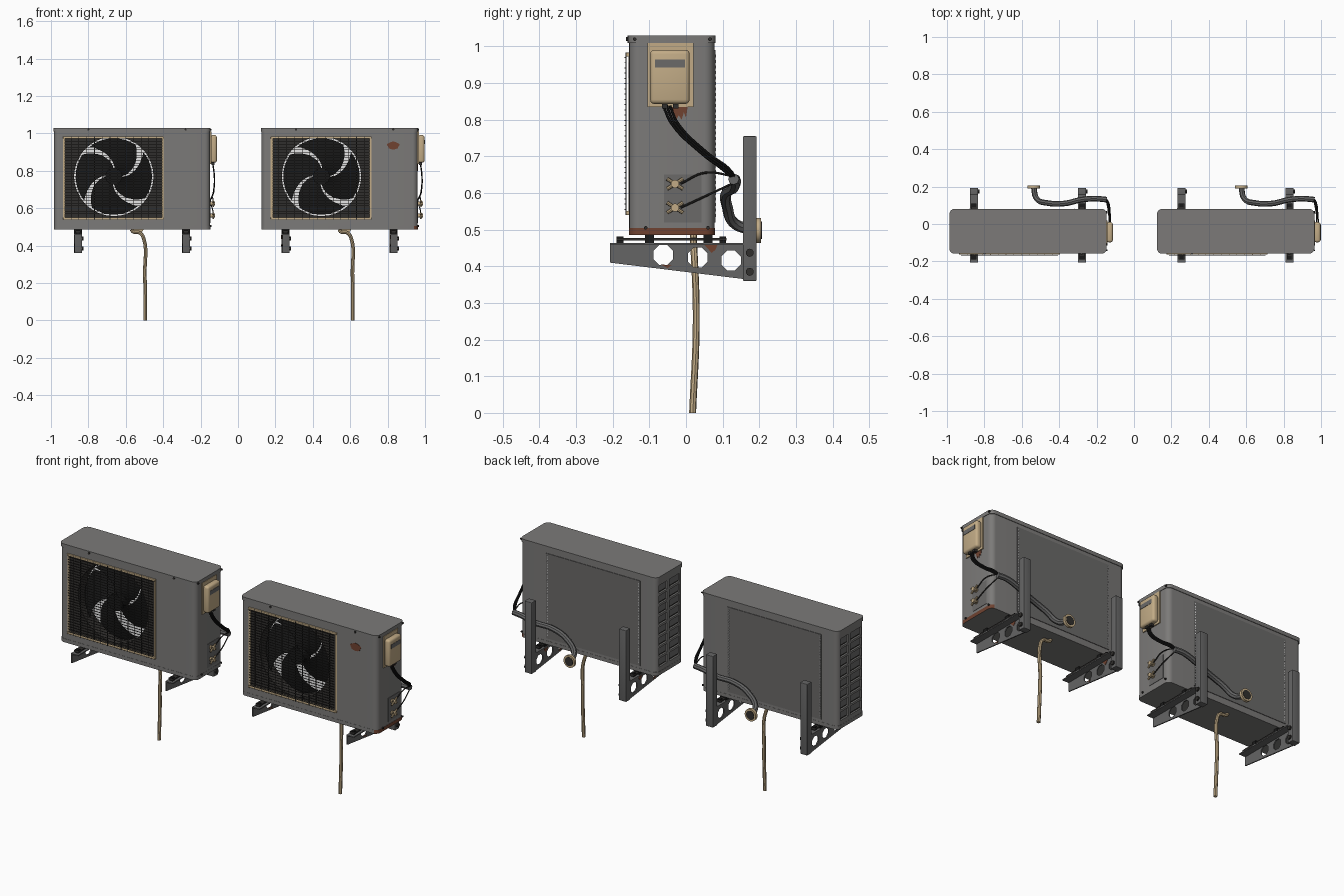
import bpy, bmesh, math
from math import sin, cos, pi, radians

if bpy.data.objects.get("Cube"):
    bpy.data.objects.remove(bpy.data.objects["Cube"])


def material(name, *rgb):
    m = bpy.data.materials.new(name)
    m.use_nodes = True
    m.diffuse_color = (*rgb, 1)
    bsdf = next(n for n in m.node_tree.nodes if n.type == "BSDF_PRINCIPLED")
    bsdf.inputs["Base Color"].default_value = (*rgb, 1)
    return m


CASING = material("casing grey", .2, .195, .19)
PANEL = material("mesh panel grey", .145, .142, .14)
STEEL = material("bracket steel", .13, .13, .13)
BEIGE = material("aged beige", .54, .41, .24)
DARK = material("dark grey", .03, .028, .026)
BLACK = material("black", .01, .01, .01)
RUST = material("rust", .16, .055, .03)
FIN = material("bright aluminium", .8, .8, .8)

made = []
shift, prefix = 0, ""


def finish(name, bm, mat):
    """Store a bmesh as an object of the unit being built."""
    bmesh.ops.recalc_face_normals(bm, faces=bm.faces)
    me = bpy.data.meshes.new(name)
    bm.to_mesh(me)
    bm.free()
    me.materials.append(mat)
    ob = bpy.data.objects.new(prefix + name, me)
    ob.location.x = shift
    bpy.context.collection.objects.link(ob)
    made.append(ob)
    return ob


def boxes(name, spans, mat, bevel=0):
    """Boxes given as (x0, x1, y0, y1, z0, z1)."""
    bm = bmesh.new()
    for s in spans:
        vs = bmesh.ops.create_cube(bm, size=1)["verts"]
        for v in vs:
            v.co = [s[2 * i] + (s[2 * i + 1] - s[2 * i]) * (v.co[i] + .5) for i in range(3)]
    if bevel:
        bmesh.ops.bevel(bm, geom=bm.edges[:], offset=bevel, segments=3, affect="EDGES", profile=.5)
    return finish(name, bm, mat)


def prisms(name, outlines, axis, a, b, mat):
    """Extrude flat outlines along an axis from a to b."""
    bm = bmesh.new()
    for pts in outlines:
        rings = []
        for d in (a, b):
            ring = []
            for p in pts:
                co = list(p)
                co.insert(axis, d)
                ring.append(bm.verts.new(co))
            rings.append(ring)
            bm.faces.new(ring)
        n = len(pts)
        for i in range(n):
            j = (i + 1) % n
            bm.faces.new((rings[0][i], rings[0][j], rings[1][j], rings[1][i]))
    return finish(name, bm, mat)


def disc(u, v, r, n=16):
    return [(u + r * cos(2 * pi * (i + .5) / n), v + r * sin(2 * pi * (i + .5) / n)) for i in range(n)]


def rounded(x0, x1, y0, y1, r, n=6):
    pts = []
    for k, (cx, cy) in enumerate(((x1 - r, y1 - r), (x0 + r, y1 - r), (x0 + r, y0 + r), (x1 - r, y0 + r))):
        for i in range(n + 1):
            a = (k + i / n) * pi / 2
            pts.append((cx + r * cos(a), cy + r * sin(a)))
    return pts


def cut(ob, cutter):
    mod = ob.modifiers.new("cut", "BOOLEAN")
    mod.operation, mod.solver, mod.object = "DIFFERENCE", "EXACT", cutter
    bpy.context.view_layer.update()
    dg = bpy.context.evaluated_depsgraph_get()
    me = bpy.data.meshes.new_from_object(ob.evaluated_get(dg))
    ob.modifiers.clear()
    ob.data = me
    made.remove(cutter)
    bpy.data.objects.remove(cutter)


def tube(name, pts, r, mat):
    cu = bpy.data.curves.new(name, "CURVE")
    cu.dimensions, cu.bevel_depth, cu.bevel_resolution = "3D", r, 2
    cu.use_fill_caps, cu.resolution_u = True, 6
    sp = cu.splines.new("BEZIER")
    sp.bezier_points.add(len(pts) - 1)
    for bp, p in zip(sp.bezier_points, pts):
        bp.co = p
        bp.handle_left_type = bp.handle_right_type = "AUTO"
    tmp = bpy.data.objects.new(name, cu)
    bpy.context.collection.objects.link(tmp)
    bpy.context.view_layer.update()
    me = bpy.data.meshes.new_from_object(tmp.evaluated_get(bpy.context.evaluated_depsgraph_get()))
    bpy.data.objects.remove(tmp)
    bm = bmesh.new()
    bm.from_mesh(me)
    return finish(name, bm, mat)


def casing(rusty):
    # Hollow casing with a grille opening and side windows
    body = prisms("casing", [rounded(-.984, -.149, -.155, .078, .028)], 2, .503, 1.012, CASING)
    cut(body, boxes("cavity", [(-.974, -.387, -.147, .068, .515, 1)], CASING))
    cut(body, boxes("opening", [(-.932, -.4, -.2, -.1, .545, .978)], CASING))
    slots = [(y, y + w, z) for y, w in ((-.125, .09), (-.015, .07)) for z in (.53 + i * .058 for i in range(8))]
    cut(body, boxes("windows", [(-1, -.96, a, b, z, z + .046) for a, b, z in slots], CASING))
    prisms("lid", [rounded(-.987, -.146, -.159, .081, .028)], 2, 1.01, 1.03, CASING)
    tray = prisms("base_tray", [rounded(-.985, -.148, -.156, .079, .028)], 2, .485, .505, CASING)
    if rusty:
        tray.data.materials.append(RUST)
        for f in tray.data.polygons:
            f.material_index = int(f.normal.x > .3)
    prisms("lid_screws", [disc(x, 1.02, .006, 8) for x in (-.8, -.28)], 1, -.164, -.155, DARK)
    prisms("side_screws", [disc(y, z, .005, 8) for y, z in ((-.11, .505), (.06, .505), (-.14, 1.02), (.065, 1.02))],
           0, -.15, -.142, DARK)

    # Coils behind the windows and the rear mesh panel
    boxes("rear_coil", [(-.964, -.39, .04, .05, .52, .99)], FIN)
    boxes("side_coil", [(-.973, -.966, -.135, .066, .52, .99)], DARK)
    boxes("side_coil_plates", [(-.978, -.97, a + .004, b - .004, z + .007, z + .045) for a, b, z in slots], PANEL)
    boxes("rear_mesh_panel", [(-.885, -.31, .07, .081, .52, .99)], PANEL)
    boxes("rear_panel_slots", [(x, x + .004, .078, .0825, .535 + i * .015, .543 + i * .015)
                               for x in (-.88, -.319) for i in range(30)], FIN)


def fan(cx=-.664, cz=.77):
    shroud = boxes("fan_shroud", [(-.95, -.392, -.146, -.07, .53, .995)], DARK)
    cut(shroud, prisms("hole", [disc(cx, cz, .212, 48)], 1, -.2, 0, DARK))
    prisms("fan_hub", [disc(cx, cz, .045, 24)], 1, -.125, -.06, BLACK)
    # Four swept, pitched blades
    bm = bmesh.new()
    rows, cols = 8, 8
    for k in range(4):
        grid = []
        for i in range(rows + 1):
            t = i / rows
            r = .04 + .164 * t
            width = radians(82 - 8 * t * t)
            start = k * pi / 2 + radians(55) * t
            grid.append([bm.verts.new((cx + r * cos(start + width * j / cols), -.1 - .04 * (j / cols - .5),
                                       cz + r * sin(start + width * j / cols))) for j in range(cols + 1)])
        for i in range(rows):
            for j in range(cols):
                bm.faces.new((grid[i][j], grid[i][j + 1], grid[i + 1][j + 1], grid[i + 1][j]))
    finish("fan_blades", bm, BLACK)


def grille(x0=-.935, x1=-.395, z0=.54, z1=.983):
    w = .011
    boxes("grille_rails", [(x0, x1, -.164, -.15, z, z + w) for z in (z0, z1 - w)], BEIGE, .002)
    boxes("grille_stiles", [(x, x + w, -.157, -.15, z0, z1) for x in (x0, x1 - w)], BEIGE)
    n, m = 31, 13
    wires = [(x0 + w, x1 - w, -.168, -.165, z, z + .0025) for z in (z0 + (z1 - z0) * i / n for i in range(1, n))]
    wires += [(x, x + .003, -.165, -.162, z0, z1) for x in (x0 + (x1 - x0) * i / m for i in range(1, m))]
    boxes("grille_wires", wires, DARK)


def bracket(name, x, rusty):
    x0, x1 = x - .022, x + .022
    # Tapered arm with octagonal holes
    arm = prisms(name + "_arm", [[(-.207, .463), (.16, .463), (.16, .365), (-.207, .41)]], 0, x0, x0 + .006, STEEL)
    cut(arm, prisms("holes", [disc(y, z, .029, 8) for y, z in ((-.062, .431), (.032, .424), (.123, .416))],
                    0, x0 - .1, x1, STEEL))
    boxes(name + "_flange", [(x0, x1, -.207, .16, .458, .464)], STEEL)
    boxes(name + "_leg", [(x0, x1, .155, .193, .36, .755)], STEEL, .003)
    prisms(name + "_bolts", [disc(.174, z, .011, 10) for z in (.385, .437)], 0, x1, x1 + .008, DARK)
    # Rail and rubber feet
    boxes(name + "_rail", [(x - .015, x + .015, -.19, .11, .47, .477)], DARK)
    boxes(name + "_feet", [(x - .018, x + .018, y - .012, y + .012, .463, .487) for y in (-.1, .06)]
          + [(x - .01, x + .01, y - .009, y + .009, .463, .482) for y in (-.18, .1)], BLACK)
    if rusty:
        rust = [[(.05, .458), (.086, .458), (.08, .445), (.07, .436), (.06, .448)],
                [(-.07, .405), (-.04, .403), (-.05, .395)]]
        prisms(name + "_rust", rust, 0, x0 - .001, x0 + .008, RUST)


def services(rusty):
    # Electrical cover on the side
    boxes("cover_backplate", [(-.15, -.143, -.105, .02, .835, 1.01)], BEIGE)
    boxes("electrical_cover", [(-.148, -.113, -.098, .01, .843, .991)], BEIGE, .012)
    boxes("cover_label", [(-.115, -.1115, -.085, -.003, .942, .965)], PANEL)
    boxes("cover_cable_glands", [(-.143, -.125, y, y + .016, .831, .846) for y in (-.066, -.036)], DARK)
    # Brass valves on a plate
    boxes("valve_plate", [(-.15, -.147, -.06, .042, .52, .65)], PANEL)
    for i, z in enumerate((.625, .56)):
        prisms("valve_body_%d" % i, [disc(-.03, z, .011)], 0, -.15, -.122, BEIGE)
        for j, s in enumerate((-1, 1)):
            tube("valve_arm_%d_%d" % (i, j), [(-.132, -.052, z + .014 * s), (-.132, -.008, z - .014 * s)],
                 .005, BEIGE)
        tube("valve_pipe_%d" % i, [(-.135, -.015, z), (-.135, .05, z + .03), (-.15, .135, .645 - .015 * i)],
             .003, DARK)
    # Cables drooping into the pipe bundle
    for i in range(3):
        d = .009 * i
        tube("cable_%d" % i, [(-.135, -.062 + d, .838), (-.128, -.04 + d, .79), (-.128, .04 + d, .71),
                              (-.14, .105 + d, .66), (-.16, .137, .63)], .0038, BLACK)
    # Pipe bundle to the wall flange
    tube("pipe_bundle", [(-.145, .13, .638), (-.2, .135, .635), (-.28, .13, .615), (-.37, .11, .6),
                         (-.46, .112, .565), (-.52, .135, .515), (-.537, .2, .498)], .015, STEEL)
    prisms("wall_flange", [disc(-.537, .498, .034, 24)], 1, .19, .205, BEIGE)
    prisms("pipe_end", [disc(-.537, .498, .024, 24)], 1, .2, .207, DARK)
    # Drain hose
    tube("drain_hose", [(-.57, .02, .487), (-.56, .02, .474), (-.525, .02, .468), (-.505, .022, .44),
                        (-.498, .028, .25), (-.496, .018, .0)], .0095, BEIGE)
    if rusty:
        drips = [(-.04, .838), (.005, .838), (0, .806), (-.006, .82), (-.012, .8), (-.02, .812), (-.026, .8),
                 (-.032, .816)]
        prisms("side_rust", [drips], 0, -.15, -.147, RUST)
        spot = [(-.28 + (.032 + .004 * sin(5 * a)) * cos(a), .935 + .021 * sin(a))
                for a in (i * pi / 8 for i in range(16))]
        prisms("front_rust", [spot], 1, -.157, -.154, RUST)


# Two matching units side by side, the second one rusty
for prefix, shift, rusty in (("first_", 0, False), ("second_", 1.11, True)):
    casing(rusty)
    fan()
    grille()
    for label, x in (("outer_bracket", -.856), ("inner_bracket", -.278)):
        bracket(label, x, rusty)
    services(rusty)

bpy.ops.object.select_all(action="DESELECT")
for ob in made:
    ob.select_set(True)
bpy.context.view_layer.objects.active = made[0]
bpy.ops.object.shade_smooth_by_angle(angle=radians(35))
